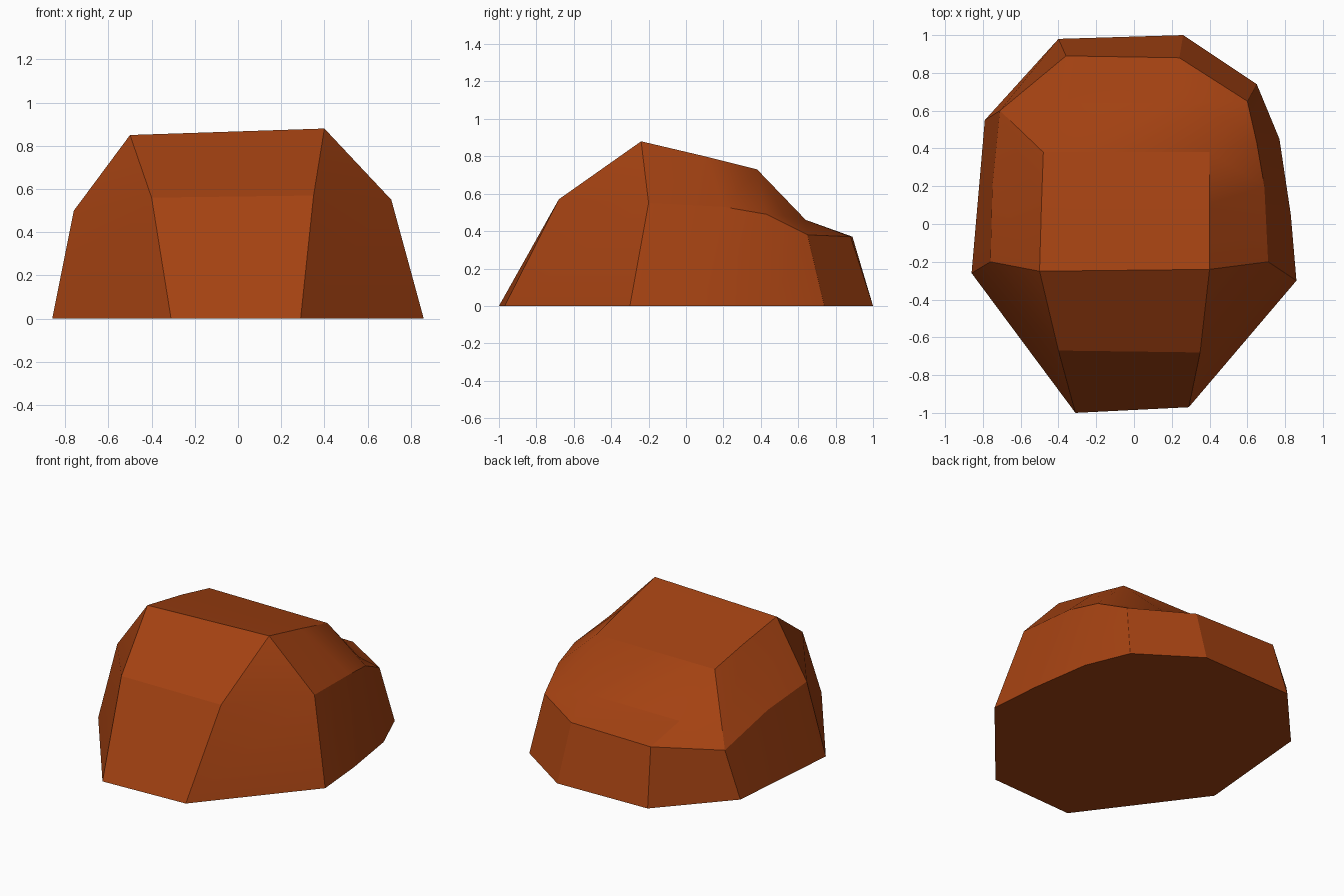
import bpy, bmesh, math

if "Cube" in bpy.data.objects:
    bpy.data.objects.remove(bpy.data.objects["Cube"])

# Each column runs up the boulder: base corner, shoulder, top rim
COLUMNS = [
    ((-.31, -1.0, 0), (-.40, -.67, .56), (-.50, -.25, .85)),  # front left
    ((.29, -.97, 0), (.35, -.68, .57), (.40, -.24, .88)),     # front right
    ((.86, -.30, 0), (.71, -.20, .55), (.40, -.24, .88)),     # right front
    ((.83, .05, 0), (.69, .20, .53), (.40, .10, .80)),        # right middle
    ((.77, .45, 0), (.65, .43, .49), (.40, .38, .73)),        # right back
    ((.65, .74, 0), (.60, .65, .38), (.53, .53, .48)),        # back right corner
    ((.26, 1.0, 0), (.24, .88, .37), (.27, .64, .46)),        # back ledge right
    ((-.40, .98, 0), (-.36, .89, .37), (-.40, .64, .46)),     # back ledge left
    ((-.79, .55, 0), (-.71, .60, .33), (-.48, .38, .73)),     # left back
    ((-.82, .20, 0), (-.75, .20, .46), (-.49, .10, .79)),     # left middle
    ((-.86, -.26, 0), (-.76, -.20, .50), (-.50, -.25, .85)),  # left front
]

bm = bmesh.new()
cols = [[bm.verts.new(p) for p in col] for col in COLUMNS]
n = len(cols)

# Side faces
for i in range(n):
    a, b = cols[i], cols[(i + 1) % n]
    for k in range(2):
        bm.faces.new((a[k], b[k], b[k + 1], a[k + 1]))

# Sloping top, back slope and flat base
for face in ((0, 1, 3, 9), (9, 3, 4, 8), (8, 4, 6, 7), (4, 5, 6)):
    bm.faces.new([cols[i][2] for i in face])
bm.faces.new([c[0] for c in reversed(cols)])

bmesh.ops.remove_doubles(bm, verts=bm.verts[:], dist=1e-4)
bmesh.ops.recalc_face_normals(bm, faces=bm.faces[:])

mesh = bpy.data.meshes.new("boulder")
bm.to_mesh(mesh)
bm.free()
boulder = bpy.data.objects.new("boulder", mesh)
bpy.context.collection.objects.link(boulder)

# Rust brown stone
stone = bpy.data.materials.new("rust_brown_stone")
stone.diffuse_color = (.37, .054, .006, 1)
stone.use_nodes = True
stone.node_tree.nodes["Principled BSDF"].inputs["Base Color"].default_value = stone.diffuse_color
mesh.materials.append(stone)

bpy.context.view_layer.objects.active = boulder
boulder.select_set(True)
bpy.ops.object.shade_smooth_by_angle(angle=math.radians(25))
